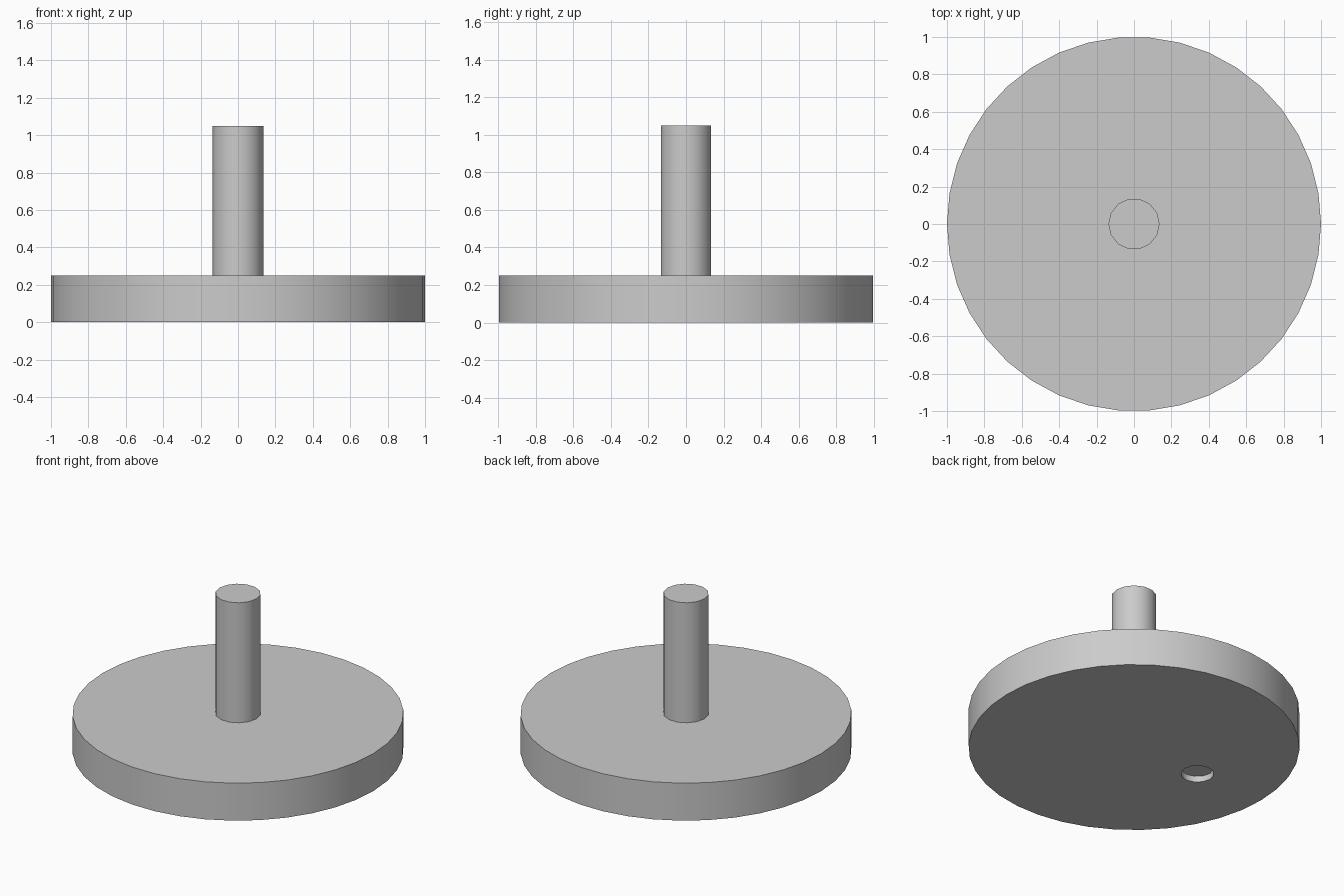
import bpy
import math

cube = bpy.data.objects.get("Cube")
if cube:
    bpy.data.objects.remove(cube, do_unlink=True)

grey = bpy.data.materials.new("plain_grey")
grey.use_nodes = True
colour = (0.6, 0.6, 0.6, 1)
grey.diffuse_color = colour
grey.node_tree.nodes["Principled BSDF"].inputs["Base Color"].default_value = colour


def cylinder(name, radius, bottom, top, sides, x=0, y=0):
    """Upright cylinder with a corner on the +x axis."""
    bpy.ops.mesh.primitive_cylinder_add(
        vertices=sides, radius=radius, depth=top - bottom,
        location=(x, y, (bottom + top) / 2), rotation=(0, 0, math.pi / 2))
    obj = bpy.context.object
    obj.name = name
    obj.data.materials.append(grey)
    return obj


def smooth(obj):
    bpy.ops.object.select_all(action='DESELECT')
    obj.select_set(True)
    bpy.context.view_layer.objects.active = obj
    bpy.ops.object.shade_smooth_by_angle(angle=math.radians(40))


# Wide round base and the central post
base = cylinder("base_disc", 1, 0, 0.25, 38)
post = cylinder("post", 0.137, 0.25, 1.05, 14)

# Shallow blind hole in the underside of the base
cutter = cylinder("hole_cutter", 0.1, -0.1, 0.04, 12, x=-0.5)
cutter.hide_render = True
cut = base.modifiers.new("underside_hole", 'BOOLEAN')
cut.operation = 'DIFFERENCE'
cut.solver = 'EXACT'
cut.object = cutter
bpy.context.view_layer.objects.active = base
bpy.ops.object.modifier_apply(modifier=cut.name)
bpy.data.objects.remove(cutter, do_unlink=True)

for part in (base, post):
    smooth(part)
